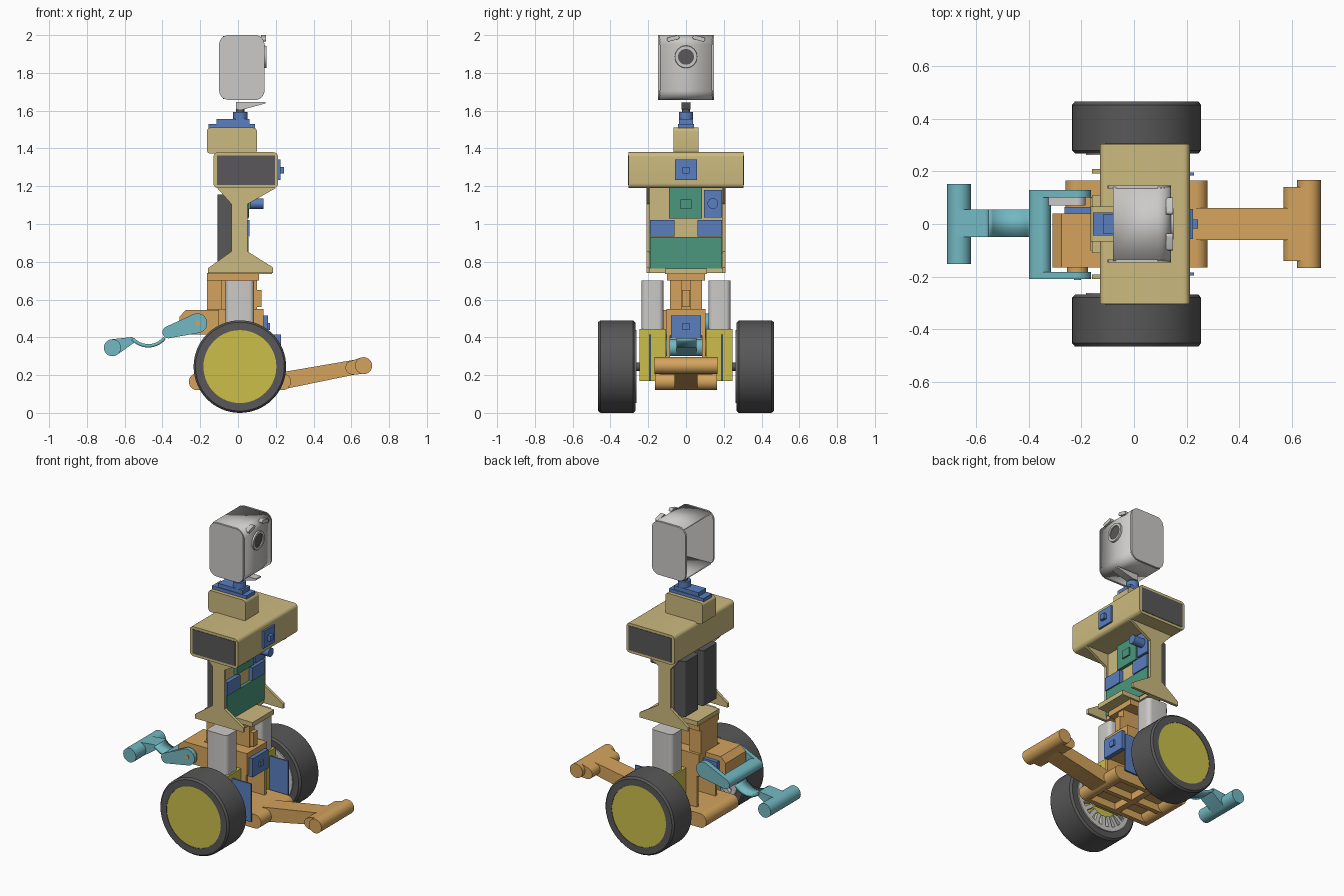
import bpy, bmesh, math
from mathutils import Vector, Matrix
from mathutils.geometry import convex_hull_2d

cube = bpy.data.objects.get("Cube")
if cube:
    bpy.data.objects.remove(cube, do_unlink=True)

made = []


def material(name, r, g, b):
    m = bpy.data.materials.new(name)
    m.use_nodes = True
    m.diffuse_color = (r, g, b, 1)
    bsdf = next(n for n in m.node_tree.nodes if n.type == 'BSDF_PRINCIPLED')
    bsdf.inputs["Base Color"].default_value = (r, g, b, 1)
    return m


TAN = material("tan", .60, .49, .21)
ORANGE = material("orange", .66, .37, .11)
TEAL = material("teal", .17, .48, .54)
YELLOW = material("yellow", .60, .52, .07)
GREY = material("light grey", .60, .59, .57)
DARK = material("charcoal", .10, .097, .10)
BLUE = material("blue", .10, .21, .52)
GREEN = material("green", .07, .31, .21)


def finish(name, mat, bm):
    bmesh.ops.recalc_face_normals(bm, faces=bm.faces)
    me = bpy.data.meshes.new(name)
    bm.to_mesh(me)
    bm.free()
    me.materials.append(mat)
    ob = bpy.data.objects.new(name, me)
    bpy.context.collection.objects.link(ob)
    made.append(ob)
    return ob


def box(name, mat, x, y, z, bevel=0, axis=1):
    """Box from ranges; edges along one axis may be rounded."""
    bm = bmesh.new()
    bmesh.ops.create_cube(bm, size=1)
    for v in bm.verts:
        v.co = [(a + b) / 2 + c * (b - a) for (a, b), c in zip((x, y, z), v.co)]
    if bevel:
        edges = [e for e in bm.edges
                 if abs((e.verts[0].co - e.verts[1].co).normalized()[axis]) > .9]
        bmesh.ops.bevel(bm, geom=edges, offset=bevel, segments=6, profile=.5, affect='EDGES')
    return finish(name, mat, bm)


def slab(name, mat, outline, y):
    """Side-on outline (x, z) pushed through a y range."""
    bm = bmesh.new()
    face = bm.faces.new([bm.verts.new((px, y[0], pz)) for px, pz in outline])
    out = bmesh.ops.extrude_face_region(bm, geom=[face])
    verts = [g for g in out["geom"] if isinstance(g, bmesh.types.BMVert)]
    bmesh.ops.translate(bm, verts=verts, vec=(0, y[1] - y[0], 0))
    return finish(name, mat, bm)


def hull(name, mat, circles, y):
    """Slab wrapped round circles given as (x, z, radius)."""
    pts = [Vector((cx + r * math.cos(a), cz + r * math.sin(a))) for cx, cz, r in circles
           for a in (math.tau * i / 32 for i in range(32))]
    return slab(name, mat, [pts[i] for i in convex_hull_2d(pts)], y)


def cylinder(name, mat, centre, r, depth, axis='y', sides=32):
    turn = {'x': Matrix.Rotation(math.pi / 2, 4, 'Y'),
            'y': Matrix.Rotation(math.pi / 2, 4, 'X'), 'z': Matrix()}[axis]
    bm = bmesh.new()
    bmesh.ops.create_cone(bm, cap_ends=True, segments=sides, radius1=r, radius2=r,
                          depth=depth, matrix=Matrix.Translation(centre) @ turn)
    return finish(name, mat, bm)


def lathe(name, mat, profile, cx, cz, steps=64):
    """Closed (radius, y) profile turned about a y axis."""
    bm = bmesh.new()
    vs = [bm.verts.new((cx + r, y, cz)) for r, y in profile]
    es = [bm.edges.new((vs[i - 1], vs[i])) for i in range(len(vs))]
    bmesh.ops.spin(bm, geom=vs + es, cent=(cx, 0, cz), axis=(0, 1, 0),
                   angle=math.tau, steps=steps)
    bmesh.ops.remove_doubles(bm, verts=bm.verts, dist=.0001)
    return finish(name, mat, bm)


def band(name, mat, path, y, thick):
    """Sheet following an (x, z) path, thickened."""
    bm = bmesh.new()
    rows = [[bm.verts.new((px, py, pz)) for py in y] for px, pz in path]
    for a, b in zip(rows, rows[1:]):
        bm.faces.new((a[0], a[1], b[1], b[0]))
    ob = finish(name, mat, bm)
    mod = ob.modifiers.new("thickness", 'SOLIDIFY')
    mod.thickness, mod.offset = thick, 0
    return ob


def arc(cx, cz, r, a0, a1, n=10):
    angles = (math.radians(a0 + (a1 - a0) * i / n) for i in range(n + 1))
    return [(cx + r * math.cos(a), cz + r * math.sin(a)) for a in angles]


def both(s, a, b):
    return sorted((s * a, s * b))


# Wheels and drive motors, mirrored
WX, WZ = .01, .245
for s, side in ((1, "left"), (-1, "right")):
    tyre = [(.193, .27), (.234, .268), (.245, .28), (.245, .453), (.235, .465), (.193, .465)]
    lathe(side + "_tyre", DARK, [(r, s * y) for r, y in tyre], WX, WZ)
    cylinder(side + "_wheel_disc", YELLOW, (WX, s * .374, WZ), .194, .176, sides=64)
    ring = [(.165, .285), (.165, .262), (.193, .262), (.193, .285)]
    lathe(side + "_rim_ring", GREY, [(r, s * y) for r, y in ring], WX, WZ)
    for i in range(20):
        spoke = box(side + "_rim_tooth", GREY, (.10, .18), both(s, .262, .287), (-.012, .012))
        spoke.matrix_world = (Matrix.Translation((WX, 0, WZ))
                              @ Matrix.Rotation(math.tau * i / 20, 4, 'Y'))
    cylinder(side + "_axle", DARK, (WX, s * .245, WZ), .022, .09)
    box(side + "_gearbox", YELLOW, (-.075, .095), both(s, .105, .245), (.17, .445))
    box(side + "_motor", GREY, (-.065, .085), both(s, .12, .235), (.44, .70), .025, 2)
    box(side + "_side_board", BLUE, (.09, .228), both(s, .185, .195), (.17, .415))
    box(side + "_chassis_post", ORANGE, (-.15, .13), both(s, .085, .103), (.20, .42))

    # Torso side frames with flared ends
    slab(side + "_torso_frame", TAN,
         [(-.16, .74), (.185, .74), (.185, .77), (.05, .855), (.05, 1.105), (.20, 1.19),
          (-.11, 1.19), (-.035, 1.105), (-.035, .855), (-.16, .765)], both(s, .192, .21))
    box(side + "_battery", DARK, (-.108, -.02), both(s, .02, .165), (.80, 1.155), .015, 2)
    box(side + "_shoulder_panel", DARK, (-.11, .195), both(s, .303, .307), (1.207, 1.363))
    box(side + "_lower_board", BLUE, (.03, .06), both(s, .06, .19), (.935, 1.02))

    # Head side wall and brow
    box(side + "_head_wall", GREY, (-.10, .14), both(s, .135, .147), (1.657, 2), .05)
    brow = box(side + "_brow", GREY, (-.012, .014), (-.033, .033), (-.011, .011), .01, 0)
    brow.matrix_world = (Matrix.Translation((.134, s * .068, 1.983))
                         @ Matrix.Rotation(-s * .25, 4, 'X'))

# Chassis base, open underneath
for x in (-.215, .235):
    cylinder("base_end_bar", ORANGE, (x, 0, .165), .045, .33)
box("base_deck", ORANGE, (-.215, .235), (-.165, .165), (.165, .21))
for y in (-.15, 0, .15):
    box("base_rail", ORANGE, (-.215, .235), (y - .015, y + .015), (.12, .166))
box("base_cross_rail", ORANGE, (-.01, .03), (-.165, .165), (.12, .166))

# Outstretched foot beam with crossbar
hull("foot_beam", ORANGE, [(.235, .17, .045), (.655, .249, .038)], (-.06, .06))
hull("foot_crossbar", ORANGE, [(.605, .24, .036), (.665, .25, .045)], (-.14, .14))
cylinder("foot_crossbar_roll", ORANGE, (.665, 0, .25), .045, .333)

# Central column
box("column_block", ORANGE, (-.165, .135), (-.103, .103), (.41, .55))
box("column_web", ORANGE, (-.165, .10), (-.025, .025), (.54, .72))
box("column_back", ORANGE, (-.165, -.085), (-.085, .085), (.54, .72))
box("column_front_catch", ORANGE, (.09, .125), (-.022, .022), (.56, .65))
box("column_cap", ORANGE, (-.165, .11), (-.10, .10), (.70, .74))
box("front_sensor", BLUE, (.13, .16), (-.08, .08), (.395, .515))
box("front_sensor_knob", BLUE, (.15, .17), (-.018, .018), (.44, .475))

# Lifting arm with its mount
slab("arm_mount", ORANGE, [(-.10, .415), (-.31, .415), (-.31, .51), (-.275, .545), (-.10, .545)],
     (-.165, .04))
cylinder("arm_pivot", ORANGE, (-.215, -.17, .475), .04, .03)
cylinder("arm_pivot_pin", ORANGE, (-.215, -.2, .475), .014, .026)
box("arm_servo", BLUE, (-.265, -.165), (.035, .065), (.44, .515))
hull("arm_servo_horn", GREY, [(-.215, .475, .03), (-.32, .445, .012)], (.07, .10))
for name, y in (("arm_plate_right", (-.21, -.182)), ("arm_plate_left", (.10, .13))):
    hull(name, TEAL, [(-.215, .475, .052), (-.368, .427, .032)], y)
hull("arm_bridge", TEAL, [(-.368, .427, .032), (-.35, .433, .034)], (-.21, .13))
band("arm_neck", TEAL, arc(-.475, .465, .11, 222, 322), (-.05, .055), .018)
hull("arm_hand", TEAL, [(-.665, .345, .045), (-.565, .383, .018)], (-.05, .055))
cylinder("arm_hand_bar", TEAL, (-.665, 0, .345), .045, .305)

# Torso with its boards
box("torso_floor", TAN, (-.16, .18), (-.11, .11), (.735, .765))
box("torso_sill", TAN, (-.035, .05), (-.2, .2), (.74, .765))
box("torso_panel", TAN, (-.03, .035), (-.195, .195), (.76, 1.2))
box("main_board", GREEN, (.03, .055), (-.19, .19), (.765, .932))
box("upper_board", GREEN, (.03, .055), (-.09, .085), (1.03, 1.19))
box("upper_board_chip", GREEN, (.05, .065), (-.03, .03), (1.08, 1.13))
box("knob_board", BLUE, (.03, .058), (.095, .19), (1.035, 1.18))
cylinder("knob", BLUE, (.09, .142, 1.108), .028, .09, 'x')

# Shoulder box, neck block and neck servo
box("shoulder_box", TAN, (-.13, .212), (-.304, .304), (1.19, 1.38), .025)
box("chest_sensor", BLUE, (.205, .224), (-.057, .057), (1.232, 1.342))
box("chest_sensor_knob", BLUE, (.22, .243), (-.018, .018), (1.267, 1.302))
box("neck_block", TAN, (-.165, .10), (-.067, .067), (1.372, 1.51), .02)
box("neck_servo_base", BLUE, (-.155, .09), (-.043, .043), (1.505, 1.53))
box("neck_servo_body", BLUE, (-.115, .06), (-.038, .038), (1.525, 1.555))
cylinder("neck_servo_turret", BLUE, (.012, 0, 1.57), .038, .045, 'z')
cylinder("neck_shaft", DARK, (.012, 0, 1.61), .022, .05, 'z')
slab("neck_tongue", GREY, [(-.01, 1.607), (.03, 1.607), (.145, 1.638), (.145, 1.647), (-.01, 1.647)],
     (-.025, .025))

# Head shell, open at the rear, with a lens
shell = ([(-.08, 1.99)] + arc(.09, 1.95, .044, 90, 0) + arc(.09, 1.707, .044, 0, -90)
         + [(-.08, 1.667)])
band("head_shell", GREY, shell, (-.14, .14), .012)
ring = [(.042, .138), (.06, .138), (.058, .15), (.042, .15)]
lens_ring = lathe("lens_ring", GREY, ring, 0, 0, 32)
lens_ring.matrix_world = Matrix.Translation((0, 0, 1.885)) @ Matrix.Rotation(-math.pi / 2, 4, 'Z')
cylinder("lens", DARK, (.139, 0, 1.885), .043, .008, 'x')

# Smooth round surfaces, keep edges crisp
bpy.ops.object.select_all(action='DESELECT')
for ob in made:
    ob.select_set(True)
bpy.context.view_layer.objects.active = made[0]
bpy.ops.object.shade_smooth_by_angle(angle=math.radians(30))
